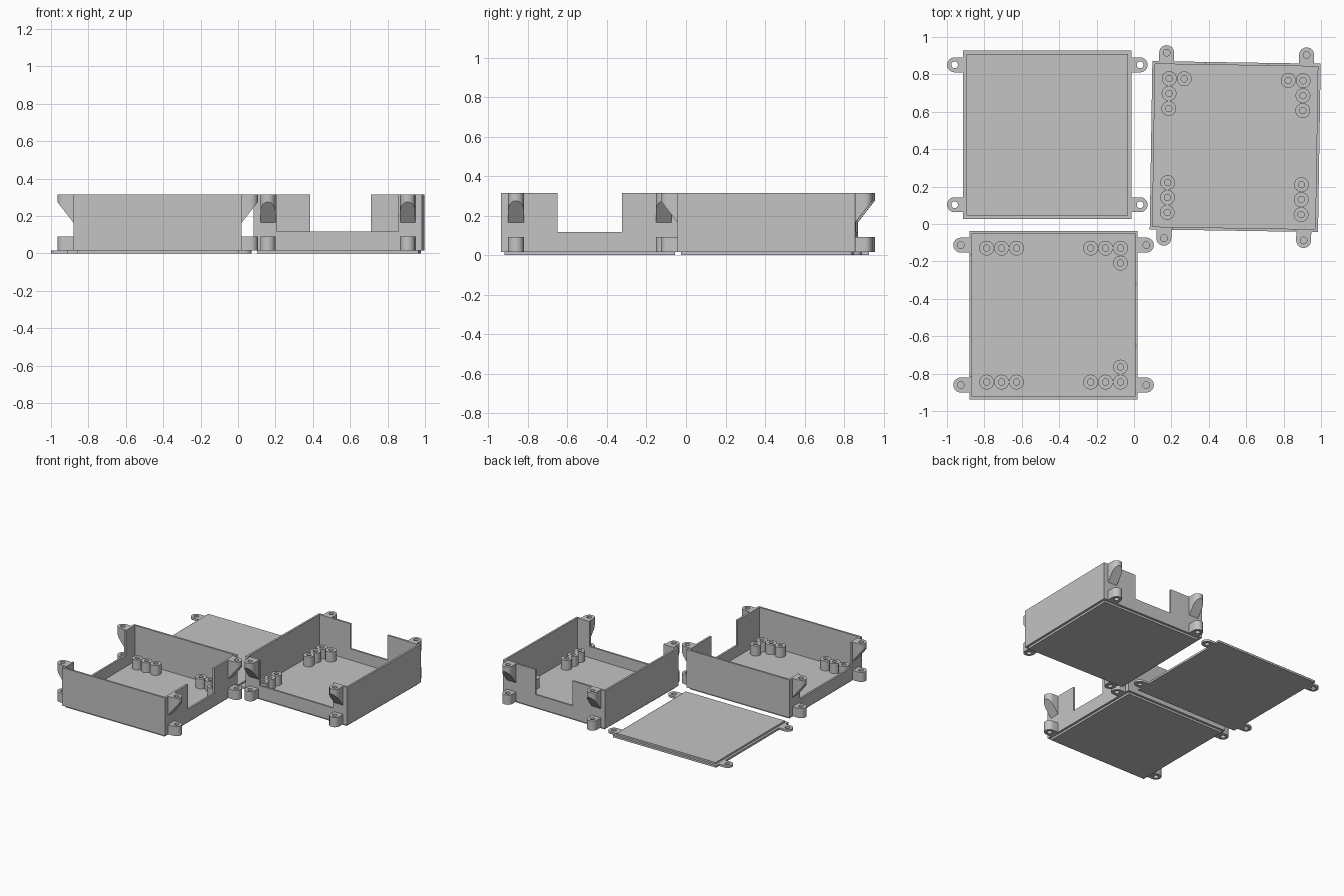
import bpy, bmesh, math
from mathutils import Matrix, Vector

if "Cube" in bpy.data.objects:
    bpy.data.objects.remove(bpy.data.objects["Cube"])

HALF, WALL, TOP = 0.45, 0.015, 0.315     # box half width, wall thickness, rim height
STEP, FLOOR = 0.016, 0.03                # stacking lip height, floor top
EAR_X, EAR_Y, EAR_R, HOLE_R = 0.374, 0.496, 0.04, 0.018
UPRIGHT = Matrix.Rotation(math.pi / 2, 4, 'X')

grey = bpy.data.materials.new("grey_plastic")
grey.diffuse_color = (0.55, 0.55, 0.55, 1)
grey.use_nodes = True
grey.node_tree.nodes["Principled BSDF"].inputs["Base Color"].default_value = grey.diffuse_color


def prism(bm, pts, a, b, m):
    """Extrude a flat outline from height a to b, then place it; returns its geometry."""
    low = [bm.verts.new(m @ Vector((x, y, a))) for x, y in pts]
    high = [bm.verts.new(m @ Vector((x, y, b))) for x, y in pts]
    faces = [bm.faces.new(low[::-1]), bm.faces.new(high)]
    n = len(pts)
    for i in range(n):
        j = (i + 1) % n
        faces.append(bm.faces.new((low[i], low[j], high[j], high[i])))
    edges = {e for f in faces for e in f.edges}
    return low + high + list(edges) + faces


def rect(x0, y0, x1, y1):
    return [(x0, y0), (x1, y0), (x1, y1), (x0, y1)]


def circle(x, y, r, n=32):
    return [(x + r * math.cos(t * math.tau / n), y + r * math.sin(t * math.tau / n))
            for t in range(n)]


def finish(bm, name):
    bmesh.ops.recalc_face_normals(bm, faces=bm.faces)
    mesh = bpy.data.meshes.new(name)
    bm.to_mesh(mesh)
    bm.free()
    mesh.materials.append(grey)
    obj = bpy.data.objects.new(name, mesh)
    bpy.context.collection.objects.link(obj)
    return obj


def activate(obj):
    bpy.ops.object.select_all(action='DESELECT')
    obj.select_set(True)
    bpy.context.view_layer.objects.active = obj


def drill(obj, centres, r, a, b, m):
    """Cut round vertical holes and smooth the round sides."""
    bm = bmesh.new()
    for x, y in centres:
        prism(bm, circle(x, y, r, 24), a, b, m)
    cutter = finish(bm, "hole_cutter")
    cutter.hide_render = True
    mod = obj.modifiers.new("holes", 'BOOLEAN')
    mod.operation, mod.solver, mod.object = 'DIFFERENCE', 'EXACT', cutter
    activate(obj)
    bpy.ops.object.modifier_apply(modifier=mod.name)
    bpy.data.objects.remove(cutter)
    activate(obj)
    bpy.ops.object.shade_smooth_by_angle(angle=math.radians(30))


EARS = [(sx * EAR_X, sy * EAR_Y) for sx in (-1, 1) for sy in (-1, 1)]


def ear_outline(x, y):
    """Round-ended tab reaching from the wall to the screw centre."""
    s = math.copysign(1, y)
    arc = [(x + EAR_R * math.cos(t * math.pi / 16), y + s * EAR_R * math.sin(t * math.pi / 16))
           for t in range(17)]
    return arc + [(x - EAR_R, s * HALF), (x + EAR_R, s * HALF)]


def ears(name, a, b, m, hole, taper=False):
    bm = bmesh.new()
    for x, y in EARS:
        geom = prism(bm, ear_outline(x, y), a, b, Matrix())
        if taper:   # sloping underside, from the wall up to the tip
            s = math.copysign(1, y)
            cut = bmesh.ops.bisect_plane(
                bm, geom=geom, plane_co=(x, s * HALF, 0.165),
                plane_no=(0, s * 0.11, -0.086), clear_outer=True)
            edges = [e for e in cut['geom_cut'] if isinstance(e, bmesh.types.BMEdge)]
            bmesh.ops.contextual_create(bm, geom=edges)
    bm.transform(m)
    obj = finish(bm, name)
    drill(obj, EARS, HOLE_R, hole[0], hole[1], m)


def square(bm, half, a, b, m):
    prism(bm, rect(-half, -half, half, half), a, b, m)


def notched(half_gap):
    """End wall outline with a wide cut-out in the top edge."""
    z = 0.118
    return [(-HALF, STEP), (HALF, STEP), (HALF, TOP), (half_gap, TOP),
            (half_gap, z), (-half_gap, z), (-half_gap, TOP), (-HALF, TOP)]


# Mounting post positions: three per corner plus one beside each rear corner
POSTS = [(sx * 0.358, sy * y) for sx in (-1, 1) for sy in (-1, 1) for y in (0.198, 0.278, 0.358)]
POSTS += [(-0.278, 0.358), (0.278, 0.358)]


def box(prefix, m):
    # floor and stacking lip under it
    bm = bmesh.new()
    square(bm, HALF - 0.018, 0, STEP, m)
    finish(bm, prefix + "_bottom_lip")
    bm = bmesh.new()
    square(bm, HALF - 0.002, STEP, FLOOR, m)
    finish(bm, prefix + "_floor")
    # two full side walls, one narrow-notched and one wide-notched end wall
    bm = bmesh.new()
    inner = HALF - WALL
    for x in (-HALF, inner):
        prism(bm, rect(x, -inner, x + WALL, inner), STEP, TOP, m)
    prism(bm, notched(0.163), -HALF, -inner, m @ UPRIGHT)
    prism(bm, notched(0.325), inner, HALF, m @ UPRIGHT)
    finish(bm, prefix + "_walls")
    # screw ears
    ears(prefix + "_lower_ears", STEP, 0.092, m, (-0.1, 0.2))
    ears(prefix + "_upper_ears", 0.1, TOP, m, (0.265, 0.4), taper=True)
    # hollow mounting posts
    bm = bmesh.new()
    for x, y in POSTS:
        prism(bm, circle(x, y, 0.0395), FLOOR, 0.108, m)
    drill(finish(bm, prefix + "_posts"), POSTS, 0.017, 0.0, 0.2, m)


def place(x, y, degrees):
    return Matrix.Translation((x, y, 0)) @ Matrix.Rotation(math.radians(degrees), 4, 'Z')


box("front_box", place(-0.43, -0.487, -90))
box("side_box", place(0.541, 0.414, -0.9))

# Lid: flat plate with a raised locating step and four screw ears
lid = place(-0.463, 0.477, -90)
bm = bmesh.new()
square(bm, HALF, 0, STEP, lid)
finish(bm, "lid_plate")
bm = bmesh.new()
square(bm, HALF - 0.018, STEP, FLOOR, lid)
finish(bm, "lid_step")
ears("lid_ears", 0, STEP, lid, (-0.1, 0.1))
